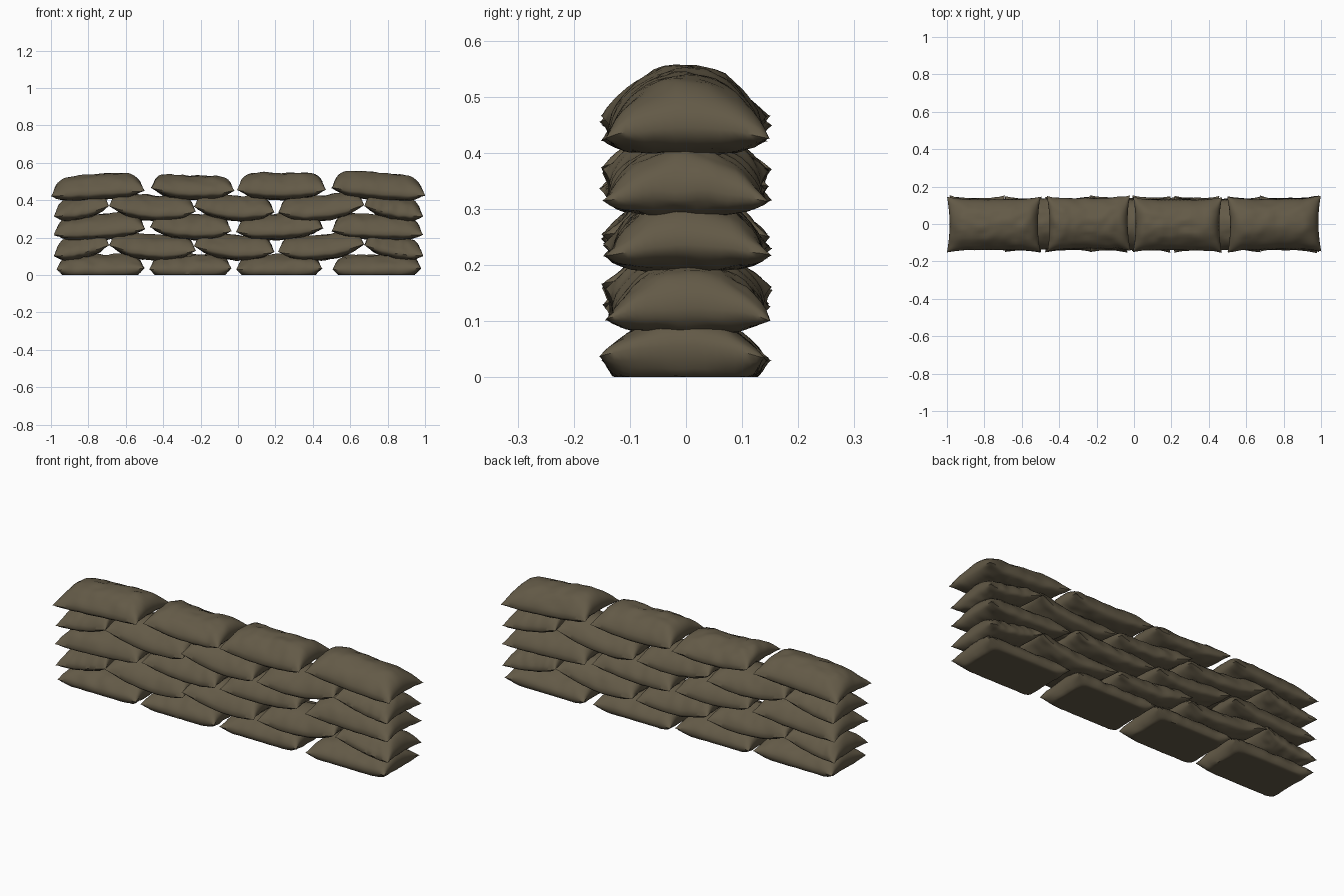
import bpy, bmesh, math, random
from mathutils import Vector, noise

cube = bpy.data.objects.get("Cube")
if cube:
    bpy.data.objects.remove(cube, do_unlink=True)

random.seed(4)
burlap = bpy.data.materials.new("olive_burlap")
burlap.use_nodes = True
colour = (0.125, 0.102, 0.063, 1)
burlap.diffuse_color = colour
bsdf = burlap.node_tree.nodes["Principled BSDF"]
bsdf.inputs["Base Color"].default_value = colour
bsdf.inputs["Roughness"].default_value = 0.9

NX, NY = 32, 20


def spread(i, n):
    # Even steps blended with steps that crowd towards the rim
    t = 2 * i / n - 1
    return 0.35 * t + 0.65 * math.sin(t * math.pi / 2)


def sandbag(name, x0, x1, left, mid, right, top, depth):
    """Stuffed bag whose seam runs through the heights left, mid and right."""
    bm = bmesh.new()
    cx, hx = (x0 + x1) / 2, (x1 - x0) / 2
    shift = random.uniform(-0.005, 0.005)
    turn = random.uniform(-0.012, 0.012)
    seed = Vector((random.uniform(0, 50), random.uniform(0, 50), 0))

    def point(i, j, side):
        u, v = spread(i, NX), spread(j, NY)
        # Outline with pulled-out corners and slightly wavy edges
        wave = noise.noise(seed + Vector((u * 4, v * 3, 0)))
        x = u * (hx - 0.014 * (1 - v * v))
        y = v * (0.148 - 0.013 * (1 - u ** 4) + 0.004 * wave)
        # Seam surface, draped over the bag below
        seam = mid + (right - left) / 2 * u + ((left + right) / 2 - mid) * u * u
        seam += 0.02 * (1 - v * v) + 0.005 * wave
        swell = (max(0, 1 - abs(u) ** 5) * max(0, 1 - v * v)) ** 0.58
        crease = noise.noise(seed + Vector((u * 5, v * 4, 7 + side)))
        height = top if side > 0 else depth
        z = seam + side * swell * (height + 0.006 * crease)
        return (cx + x - turn * y, y + turn * x + shift, max(0, z))

    def sheet(side, rim=None):
        grid = {}
        for i in range(NX + 1):
            for j in range(NY + 1):
                edge = i in (0, NX) or j in (0, NY)
                grid[i, j] = rim[i, j] if rim and edge else bm.verts.new(point(i, j, side))
        for i in range(NX):
            for j in range(NY):
                face = [grid[i, j], grid[i + 1, j], grid[i + 1, j + 1], grid[i, j + 1]]
                bm.faces.new(face if side > 0 else face[::-1])
        return grid

    sheet(-1, sheet(1))
    mesh = bpy.data.meshes.new(name)
    bm.to_mesh(mesh)
    bm.free()
    mesh.materials.append(burlap)
    obj = bpy.data.objects.new(name, mesh)
    bpy.context.collection.objects.link(obj)
    for o in bpy.context.selected_objects:
        o.select_set(False)
    obj.select_set(True)
    bpy.context.view_layer.objects.active = obj
    bpy.ops.object.shade_smooth_by_angle(angle=math.radians(50))


# Ground course, flattened underneath
for n, (a, b) in enumerate([(-0.97, -0.5), (-0.475, -0.035), (-0.01, 0.45), (0.505, 0.98)]):
    sandbag(f"ground_bag_{n + 1}", a, b, 0.03, 0.025, 0.035, 0.064, 0.09)

# Two staggered courses with short bags at the ends
for course, z in (("second", 0.115), ("fourth", 0.325)):
    bags = [(-0.985, -0.69, -0.012, 0.003, 0.045, 0.074),
            (-0.69, -0.225, 0.045, -0.005, 0.015, 0.085),
            (-0.235, 0.195, 0.04, -0.005, 0.01, 0.085),
            (0.215, 0.675, 0.01, -0.005, 0.05, 0.085),
            (0.675, 0.99, 0.045, 0.003, -0.012, 0.074)]
    for n, (a, b, l, m, r, top) in enumerate(bags):
        sandbag(f"{course}_course_bag_{n + 1}", a, b, z + l, z + m, z + r, top, 0.05)

# Middle course of full bags
for n, (a, b, l, r) in enumerate([(-0.985, -0.495, 0.215, 0.245), (-0.47, -0.035, 0.255, 0.235),
                                  (-0.01, 0.455, 0.23, 0.25), (0.5, 0.99, 0.235, 0.215)]):
    sandbag(f"middle_course_bag_{n + 1}", a, b, l, 0.22, r, 0.086, 0.05)

# Top course, fuller because nothing presses on it
for n, (a, b, l, r, top) in enumerate([(-1, -0.5, 0.42, 0.45, 0.085), (-0.465, -0.02, 0.465, 0.45, 0.075),
                                       (-0.005, 0.47, 0.455, 0.455, 0.09), (0.5, 1, 0.465, 0.425, 0.092)]):
    sandbag(f"top_course_bag_{n + 1}", a, b, l, 0.435, r, top, 0.053)
